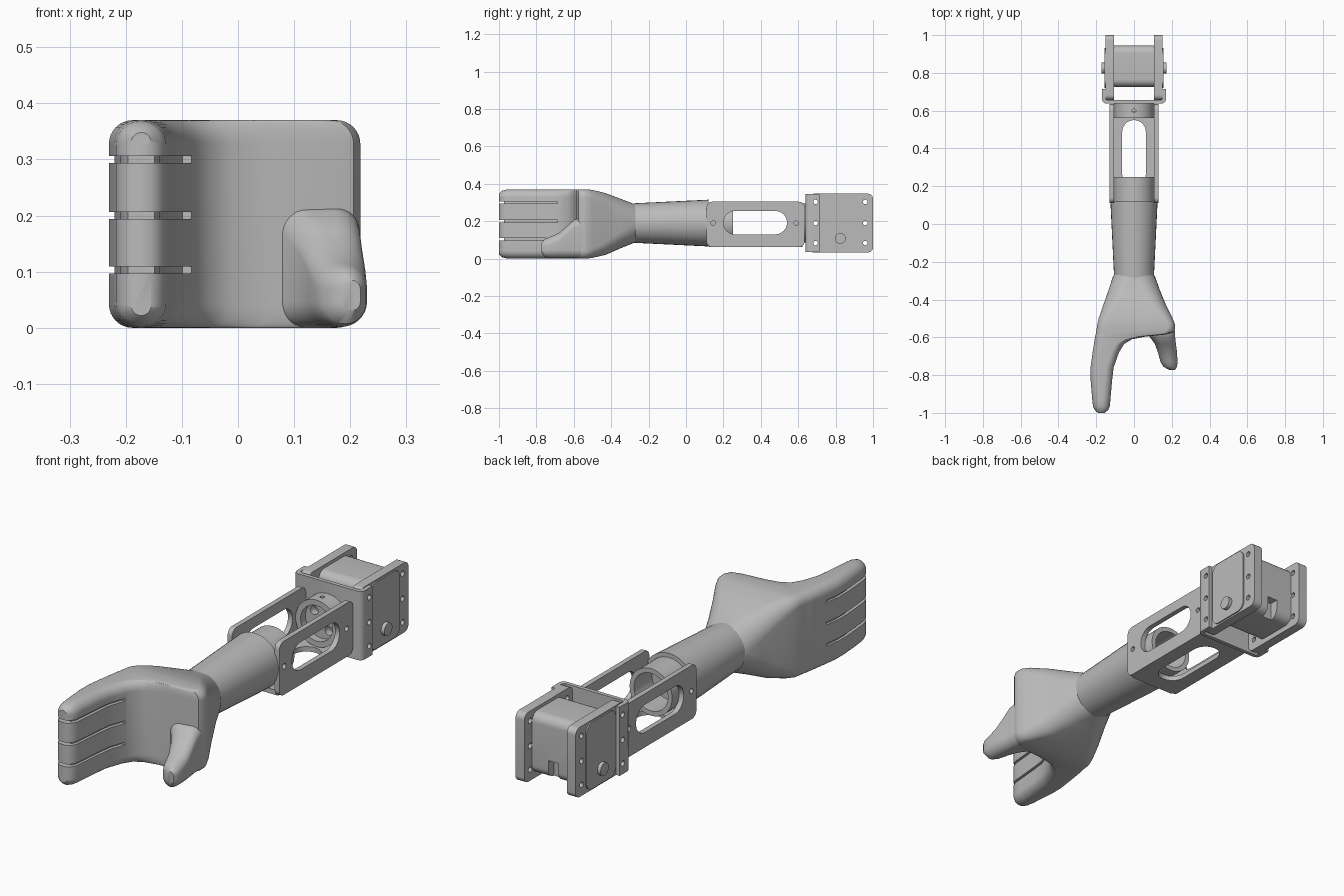
import bpy, bmesh, math
from mathutils import Matrix, Vector

if "Cube" in bpy.data.objects:
    bpy.data.objects.remove(bpy.data.objects["Cube"])

grey = bpy.data.materials.new("plain_grey")
grey.diffuse_color = (0.5, 0.5, 0.5, 1)
grey.use_nodes = True
grey.node_tree.nodes["Principled BSDF"].inputs["Base Color"].default_value = grey.diffuse_color


def add_object(name, bm):
    bmesh.ops.remove_doubles(bm, verts=bm.verts, dist=1e-5)
    bmesh.ops.recalc_face_normals(bm, faces=bm.faces)
    mesh = bpy.data.meshes.new(name)
    bm.to_mesh(mesh)
    bm.free()
    mesh.materials.clear()
    mesh.materials.append(grey)
    ob = bpy.data.objects.new(name, mesh)
    bpy.context.collection.objects.link(ob)
    return ob


def rrect(cx, cy, w, h, r, n=8):
    """Outline of a rounded rectangle."""
    r = min(r, w / 2 - 1e-4, h / 2 - 1e-4)
    pts = []
    for k, (sx, sy) in enumerate([(1, 1), (-1, 1), (-1, -1), (1, -1)]):
        for i in range(n + 1):
            a = math.pi / 2 * (k + i / n)
            pts.append((cx + sx * (w / 2 - r) + r * math.cos(a),
                        cy + sy * (h / 2 - r) + r * math.sin(a)))
    return pts


def circle(cx, cy, r, n=32):
    return [(cx + r * math.cos(2 * math.pi * i / n), cy + r * math.sin(2 * math.pi * i / n))
            for i in range(n)]


AXES = {"x": ((0, 1, 0), (0, 0, 1), (1, 0, 0)),   # outline given as (y, z)
        "y": ((0, 0, 1), (1, 0, 0), (0, 1, 0)),   # outline given as (z, x)
        "z": ((1, 0, 0), (0, 1, 0), (0, 0, 1))}   # outline given as (x, y)


def plate(name, axis, lo, hi, outline, holes=()):
    """Outline with holes, extruded from lo to hi along an axis."""
    cu = bpy.data.curves.new(name, "CURVE")
    cu.dimensions, cu.fill_mode, cu.extrude = "2D", "BOTH", (hi - lo) / 2
    for loop in (outline, *holes):
        sp = cu.splines.new("POLY")
        sp.points.add(len(loop) - 1)
        for p, (u, v) in zip(sp.points, loop):
            p.co = (u, v, 0, 1)
        sp.use_cyclic_u = True
    tmp = bpy.data.objects.new(name + "_curve", cu)
    bpy.context.collection.objects.link(tmp)
    bpy.context.view_layer.update()
    mesh = bpy.data.meshes.new_from_object(tmp.evaluated_get(bpy.context.evaluated_depsgraph_get()))
    bm = bmesh.new()
    bm.from_mesh(mesh)
    bpy.data.objects.remove(tmp)
    bpy.data.meshes.remove(mesh)
    rot = Matrix([Vector(a) for a in AXES[axis]]).transposed().to_4x4()
    bm.transform(rot @ Matrix.Translation((0, 0, (lo + hi) / 2)))
    return add_object(name, bm)


def loft(name, sections):
    """Rounded sections (y, x0, x1, z0, z1, radius) joined along y."""
    bm = bmesh.new()
    rings = [[bm.verts.new((x, y, z)) for x, z in
              rrect((x0 + x1) / 2, (z0 + z1) / 2, x1 - x0, z1 - z0, r)]
             for y, x0, x1, z0, z1, r in sections]
    for a, b in zip(rings, rings[1:]):
        for i in range(len(a)):
            j = (i + 1) % len(a)
            bm.faces.new((a[i], a[j], b[j], b[i]))
    bm.faces.new(rings[0])
    bm.faces.new(rings[-1])
    return add_object(name, bm)


def cut(ob, cutter):
    m = ob.modifiers.new("cut", "BOOLEAN")
    m.operation, m.object = "DIFFERENCE", cutter
    bpy.context.view_layer.objects.active = ob
    bpy.ops.object.modifier_apply(modifier=m.name)
    bpy.data.objects.remove(cutter)


# hand: wrist, palm and the slab of four fingers
palm = [(-.26, -.1, .1, .09, .29, .1), (-.28, -.112, .112, .083, .293, .1),
        (-.35, -.135, .137, .055, .32, .09), (-.43, -.163, .17, .02, .35, .07),
        (-.5, -.187, .205, .004, .367, .05)]
palm += [(y, x0, x1, 0, .37, .042) for y, x0, x1 in [
    (-.53, -.194, .216), (-.555, -.198, .218), (-.575, -.201, .206), (-.585, -.203, .17),
    (-.596, -.206, .06), (-.61, -.208, -.01), (-.635, -.212, -.052), (-.68, -.219, -.08),
    (-.76, -.23, -.108), (-.82, -.23, -.115), (-.93, -.221, -.125)]]
palm += [(-.965, -.217, -.128, .002, .368, .042), (-.985, -.208, -.137, .008, .362, .034),
         (-1, -.19, -.155, .022, .348, .017)]
hand = loft("hand", palm)

# grooves between the fingers, backed by a slightly smaller core
for z in (.103, .2, .3):
    cut(hand, plate("groove_cutter", "z", z - .006, z + .006,
                    rrect(-.16, -.86, .24, .345, .004)))
loft("finger_core", [(y + .012, x0 + .012, x1 - .012, z0 + .012, z1 - .012, r)
                     for y, x0, x1, z0, z1, r in palm if -.99 < y < -.6])

# thumb
loft("thumb", [(-.48, .06, .185, .02, .2, .045), (-.53, .055, .212, .002, .215, .045),
               (-.575, .06, .217, .002, .215, .045), (-.6, .085, .218, .002, .207, .045),
               (-.635, .11, .222, .002, .175, .045), (-.68, .127, .228, .002, .137, .045),
               (-.73, .14, .23, .002, .115, .045), (-.755, .155, .228, .007, .105, .04),
               (-.772, .185, .218, .03, .085, .018)])

# forearm with an open sleeve at its end
loft("forearm", [(y, -r, r, .19 - r, .19 + r, r) for y, r in ((-.29, .105), (.12, .125))])
plate("forearm_sleeve", "y", .11, .25, circle(.19, 0, .106, 48), [circle(.19, 0, .085, 48)])

# channel frame: two slotted sides and a slotted floor
for side, s in (("left", -1), ("right", 1)):
    lo, hi = sorted((s * .106, s * .129))
    plate("channel_side_" + side, "x", lo, hi, rrect(.372, .183, .524, .242, .03),
          [rrect(.37, .192, .34, .125, .0625), circle(.145, .19, .012), circle(.59, .19, .012)])
plate("channel_floor", "z", .062, .084, rrect(0, .372, .225, .5, .005),
      [rrect(0, .375, .125, .35, .0625)])

# wheel at the far end of the channel
plate("wheel_rim", "y", .56, .64, circle(.19, 0, .105, 48), [circle(.19, 0, .08, 48)])
plate("wheel_disc", "y", .595, .63, circle(.19, 0, .082, 48),
      [circle(.19, 0, .022)] + [circle(.19 + .052 * math.cos(a), .052 * math.sin(a), .02)
                                for a in (math.pi / 4 + k * math.pi / 2 for k in range(4))])
pin_hole = plate("rim_hole_cutter", "z", .25, .32, circle(0, .6, .01))
cut(bpy.data.objects["wheel_rim"], pin_hole)

# U-shaped bracket holding the motor
half = [(.152, .715), (.17, .715), (.17, .66), (.165, .646), (.152, .638)]
inner = [(.143, .656), (.152, .665)]
outline = half + [(-x, y) for x, y in reversed(half)]
outline += [(-x, y) for x, y in reversed(inner)] + inner
bracket = plate("motor_bracket", "z", .035, .345, outline)
HOLE_Z = (.083, .19, .303)
for z in HOLE_Z:
    cut(bracket, plate("bolt_cutter", "x", -.2, .2, circle(.693, z, .012)))

# motor cheeks, covers and pivot pins
for side, s in (("left", -1), ("right", 1)):
    def span(a, b):
        return sorted((s * a, s * b))
    plate("motor_cheek_" + side, "x", *span(.106, .15), rrect(.828, .19, .344, .314, .028),
          [circle(y, z, .012) for y in (.693, .958) for z in HOLE_Z])
    plate("motor_cover_" + side, "x", *span(.149, .156), rrect(.826, .19, .21, .3, .04))
    plate("pivot_pin_" + side, "x", *span(.1, .172), circle(.825, .108, .029))

# motor block with a cable notch low on its back
motor = plate("motor_block", "x", -.107, .107, rrect(.835, .195, .22, .275, .04))
cut(motor, plate("notch_cutter", "x", -.025, .025, rrect(.945, .07, .08, .14, .002)))

bpy.ops.object.select_all(action="SELECT")
bpy.ops.object.shade_smooth_by_angle(angle=math.radians(40))
